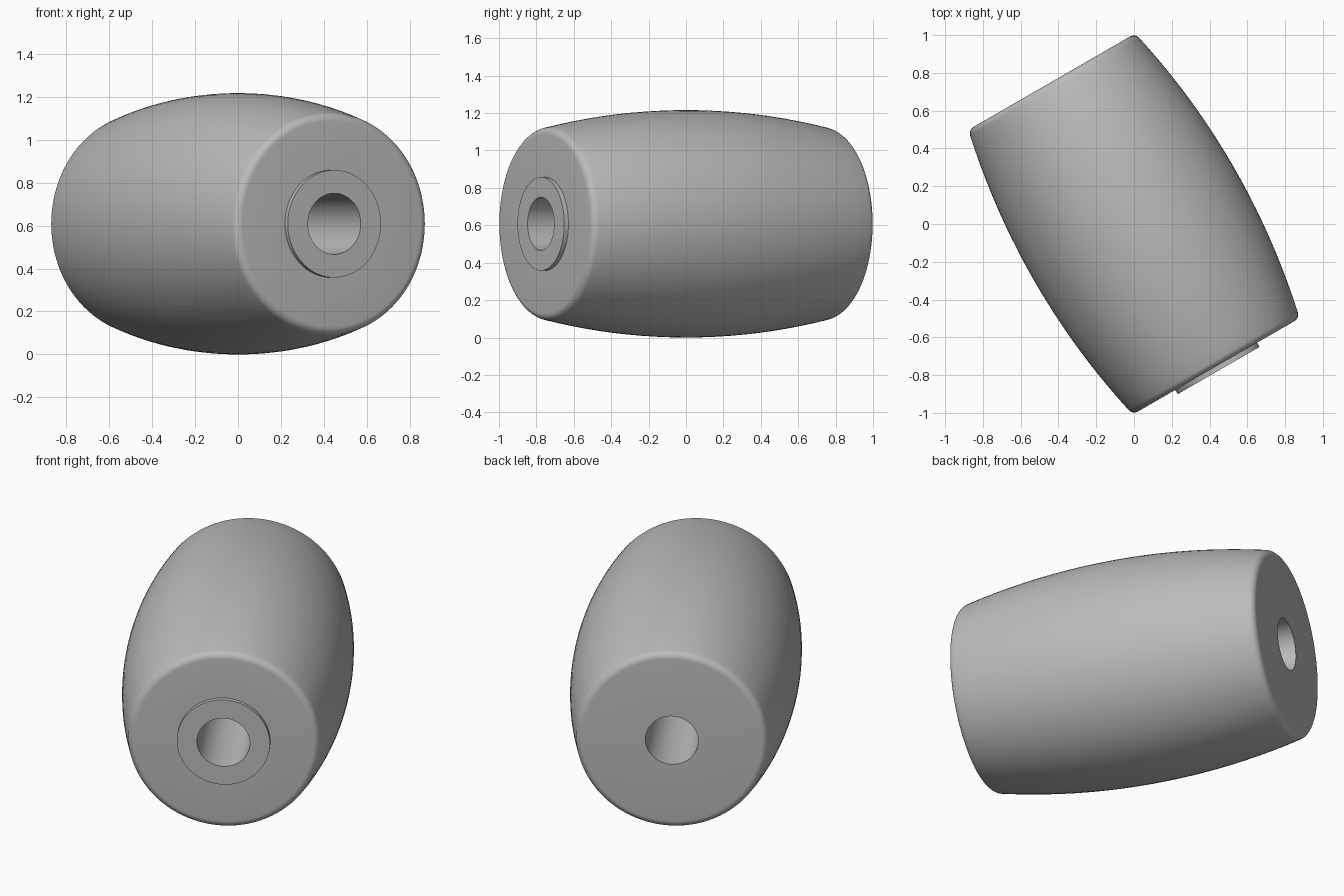
import bpy
import bmesh
from math import sin, cos, radians, pi, tau, asin
from mathutils import Matrix

default = bpy.data.objects.get("Cube")
if default:
    bpy.data.objects.remove(default, do_unlink=True)

MID_RADIUS = 0.608
HALF_LENGTH = 0.87
FILLET = 0.04
FILLET_RADIUS = 0.478      # radius at the fillet centre
BORE = 0.142
COLLAR = 0.25
COLLAR_HEIGHT = 0.026
TILT = radians(12.3)       # slope where the bulge meets the fillet

# Material
grey = bpy.data.materials.new("mid_grey")
grey.use_nodes = True
colour = (0.5, 0.5, 0.5, 1)
grey.diffuse_color = colour
grey.node_tree.nodes["Principled BSDF"].inputs["Base Color"].default_value = colour


def end_fillet(steps=6):
    """Rounded rim from the bulge to the flat end, as (radius, along axis)."""
    centre = HALF_LENGTH - FILLET
    angles = [TILT + (pi / 2 - TILT) * i / steps for i in range(steps + 1)]
    return [(FILLET_RADIUS + FILLET * cos(t), centre + FILLET * sin(t)) for t in angles]


def bulge(start, steps=20):
    """Shallow arc between the two rims."""
    r, a = start
    sag = MID_RADIUS - r
    big = (a * a + sag * sag) / (2 * sag)
    half = asin(a / big)
    angles = [half * (1 - 2 * i / steps) for i in range(1, steps)]
    return [(MID_RADIUS - big + big * cos(t), big * sin(t)) for t in angles]


# Closed section: bore, collar, front rim, bulge, back rim
rim = end_fillet()
profile = [(BORE, -HALF_LENGTH),
           (BORE, HALF_LENGTH + COLLAR_HEIGHT),
           (COLLAR, HALF_LENGTH + COLLAR_HEIGHT),
           (COLLAR, HALF_LENGTH)]
profile += rim[::-1] + bulge(rim[0]) + [(r, -a) for r, a in rim]

# Lathe around the long axis
bm = bmesh.new()
verts = [bm.verts.new((r, -a, 0)) for r, a in profile]
edges = [bm.edges.new((v, verts[i - 1])) for i, v in enumerate(verts)]
bmesh.ops.spin(bm, geom=verts + edges, cent=(0, 0, 0), axis=(0, 1, 0),
               angle=tau, steps=96, use_merge=True)
bmesh.ops.remove_doubles(bm, verts=bm.verts, dist=0.0001)
bmesh.ops.recalc_face_normals(bm, faces=bm.faces)
bm.transform(Matrix.Translation((0, 0, MID_RADIUS)) @ Matrix.Rotation(radians(30), 4, 'Z'))

mesh = bpy.data.meshes.new("barrel_grip")
bm.to_mesh(mesh)
bm.free()
mesh.materials.append(grey)
grip = bpy.data.objects.new("barrel_grip", mesh)
bpy.context.collection.objects.link(grip)

# Smooth shading with crisp collar and bore edges
bpy.ops.object.select_all(action='DESELECT')
grip.select_set(True)
bpy.context.view_layer.objects.active = grip
bpy.ops.object.shade_smooth_by_angle(angle=radians(30))
